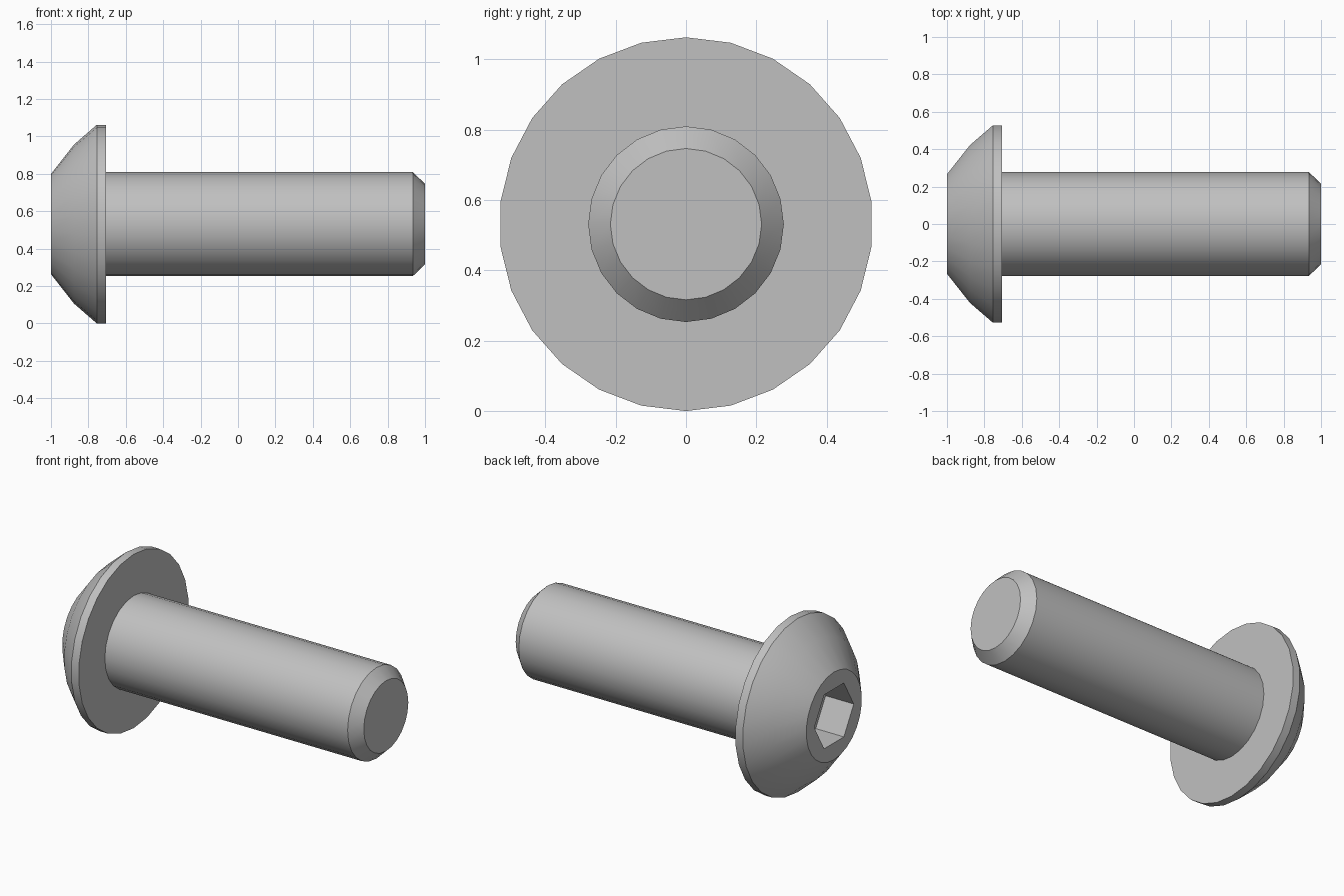
import bpy, bmesh
from math import sin, cos, tau

if "Cube" in bpy.data.objects:
    bpy.data.objects.remove(bpy.data.objects["Cube"])

AXIS_Z = 0.531

steel = bpy.data.materials.new("plain_grey_steel")
steel.use_nodes = True
colour = (0.53, 0.53, 0.53, 1)
steel.diffuse_color = colour
steel.node_tree.nodes["Principled BSDF"].inputs["Base Color"].default_value = colour


def turned(name, profile, sides, start=0.0):
    """Solid of revolution about the x axis from (x, radius) pairs, capped at both ends."""
    bm = bmesh.new()
    rings = []
    for x, r in profile:
        angles = [start + tau * i / sides for i in range(sides)]
        rings.append([bm.verts.new((x, r * sin(a), r * cos(a))) for a in angles])
    for a, b in zip(rings, rings[1:]):
        for i in range(sides):
            j = (i + 1) % sides
            bm.faces.new((a[i], a[j], b[j], b[i]))
    bm.faces.new(rings[0])
    bm.faces.new(rings[-1])
    bmesh.ops.recalc_face_normals(bm, faces=bm.faces)
    mesh = bpy.data.meshes.new(name)
    bm.to_mesh(mesh)
    bm.free()
    mesh.materials.append(steel)
    obj = bpy.data.objects.new(name, mesh)
    obj.location.z = AXIS_Z
    bpy.context.collection.objects.link(obj)
    return obj


def activate(obj):
    bpy.ops.object.select_all(action='DESELECT')
    obj.select_set(True)
    bpy.context.view_layer.objects.active = obj


# Domed head with a short cylindrical rim
head = turned("domed_head", [(-1, 0.268), (-0.877, 0.425), (-0.755, 0.531), (-0.705, 0.531)], 26)

# Hexagonal key socket, cut into the head
cutter = turned("socket_cutter", [(-1.1, 0.19), (-0.81, 0.19)], 6, tau / 12)
cutter.hide_render = True
cut = head.modifiers.new("socket", 'BOOLEAN')
cut.operation = 'DIFFERENCE'
cut.solver = 'EXACT'
cut.object = cutter
activate(head)
bpy.ops.object.modifier_apply(modifier=cut.name)
bpy.data.objects.remove(cutter)

# Shank with a chamfered tip
shank = turned("shank", [(-0.72, 0.278), (0.935, 0.278), (1, 0.215)], 24)

for part in (head, shank):
    activate(part)
    bpy.ops.object.shade_smooth_by_angle(angle=tau / 12)
